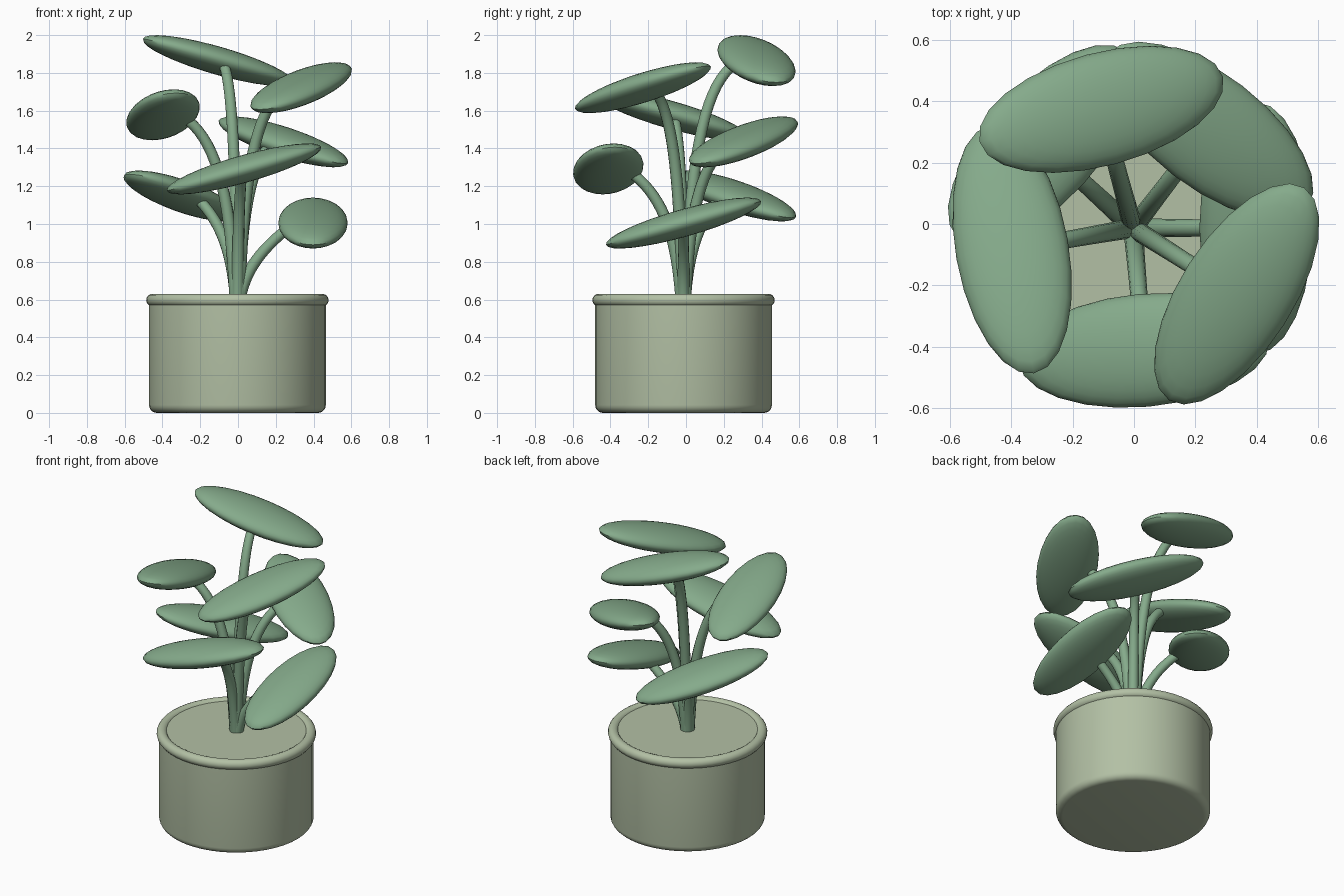
import bpy, bmesh, math
from mathutils import Vector, Matrix

if "Cube" in bpy.data.objects:
    bpy.data.objects.remove(bpy.data.objects["Cube"])

CX, CY = -0.003, -0.013          # plant axis
SOIL_Z = 0.615
GOLDEN = math.radians(137.5)


def material(name, rgb):
    m = bpy.data.materials.new(name)
    m.diffuse_color = (*rgb, 1.0)
    m.use_nodes = True
    m.node_tree.nodes["Principled BSDF"].inputs["Base Color"].default_value = m.diffuse_color
    return m


GREEN = material("leaf green", (0.235, 0.405, 0.258))
CLAY = material("pale sage clay", (0.45, 0.53, 0.375))


def add_object(name, mesh, mat):
    mesh.materials.clear()
    mesh.materials.append(mat)
    ob = bpy.data.objects.new(name, mesh)
    bpy.context.collection.objects.link(ob)
    bpy.ops.object.select_all(action='DESELECT')
    ob.select_set(True)
    bpy.context.view_layer.objects.active = ob
    bpy.ops.object.shade_smooth_by_angle(angle=math.radians(40))
    return ob


def lathe(name, profile, mat, closed=False, steps=48):
    """Spin an (r, z) profile around the plant axis."""
    bm = bmesh.new()
    verts = [bm.verts.new((CX + r, CY, z)) for r, z in profile]
    edges = [bm.edges.new(p) for p in zip(verts, verts[1:])]
    if closed:
        edges.append(bm.edges.new((verts[-1], verts[0])))
    bmesh.ops.spin(bm, geom=verts + edges, cent=(CX, CY, 0), axis=(0, 0, 1),
                   angle=math.tau, steps=steps, use_duplicate=False)
    bmesh.ops.remove_doubles(bm, verts=bm.verts, dist=1e-4)
    bmesh.ops.recalc_face_normals(bm, faces=bm.faces)
    mesh = bpy.data.meshes.new(name)
    bm.to_mesh(mesh)
    bm.free()
    return add_object(name, mesh, mat)


# Pot body with a rounded foot and a flat soil surface
R, B = 0.468, 0.042
foot = [(R - B + B * math.sin(a), B - B * math.cos(a))
        for a in (math.pi / 2 * i / 5 for i in range(6))]
lathe("pot_body", [(0, 0)] + foot + [(R, SOIL_Z - 0.02), (R - 0.02, SOIL_Z), (0, SOIL_Z)], CLAY)

# Rounded rim
lathe("pot_rim", [(0.45 + 0.033 * math.cos(a), 0.597 + 0.033 * math.sin(a))
                  for a in (math.tau * i / 14 for i in range(14))], CLAY, closed=True)


def stem(name, out, h):
    """Tapered tube rising from the soil and bending out to the leaf."""
    def at(r, z):
        return Vector((CX, CY, z)) + out * r
    cu = bpy.data.curves.new(name, 'CURVE')
    cu.dimensions = '3D'
    cu.bevel_depth = 0.03
    cu.bevel_resolution = 4
    cu.resolution_u = 16
    cu.use_fill_caps = True
    sp = cu.splines.new('BEZIER')
    sp.bezier_points.add(1)
    p, q = sp.bezier_points
    for pt in (p, q):
        pt.handle_left_type = pt.handle_right_type = 'FREE'
    z1 = 0.6 + 0.66 * (h - 0.6) - 0.14
    p.co, p.handle_left, p.handle_right = at(0.01, 0.6), at(0.0, 0.5), at(0.035, z1)
    q.co, q.handle_left, q.handle_right = at(0.265, h - 0.03), at(0.10, h - 0.16), at(0.4, h)
    p.radius, q.radius = 1.1, 0.92
    tmp = bpy.data.objects.new(name + "_path", cu)
    bpy.context.collection.objects.link(tmp)
    bpy.context.view_layer.update()
    mesh = bpy.data.meshes.new_from_object(
        tmp.evaluated_get(bpy.context.evaluated_depsgraph_get()))
    bpy.data.objects.remove(tmp)
    add_object(name, mesh, GREEN)


def leaf(name, angle, out, h):
    """Flattened ellipsoid lying across the stem, one tip raised."""
    bm = bmesh.new()
    m = (Matrix.Translation(Vector((CX, CY, h)) + out * 0.4)
         @ Matrix.Rotation(angle, 4, 'Z')
         @ Matrix.Rotation(math.radians(15.7), 4, 'X')
         @ Matrix.Diagonal((0.184, 0.426, 0.073, 1)))
    bmesh.ops.create_uvsphere(bm, u_segments=24, v_segments=16, radius=1, matrix=m)
    mesh = bpy.data.meshes.new(name)
    bm.to_mesh(mesh)
    bm.free()
    add_object(name, mesh, GREEN)
    # pole tips stay rounded
    for poly in mesh.polygons:
        poly.use_smooth = True


# Seven leaves spiralling upward by the golden angle
for i in range(7):
    ang = i * GOLDEN
    direction = Vector((math.cos(ang), math.sin(ang), 0))
    height = 1.005 + 0.1433 * i
    stem(f"stem_{i + 1}", direction, height)
    leaf(f"leaf_{i + 1}", ang, direction, height)
